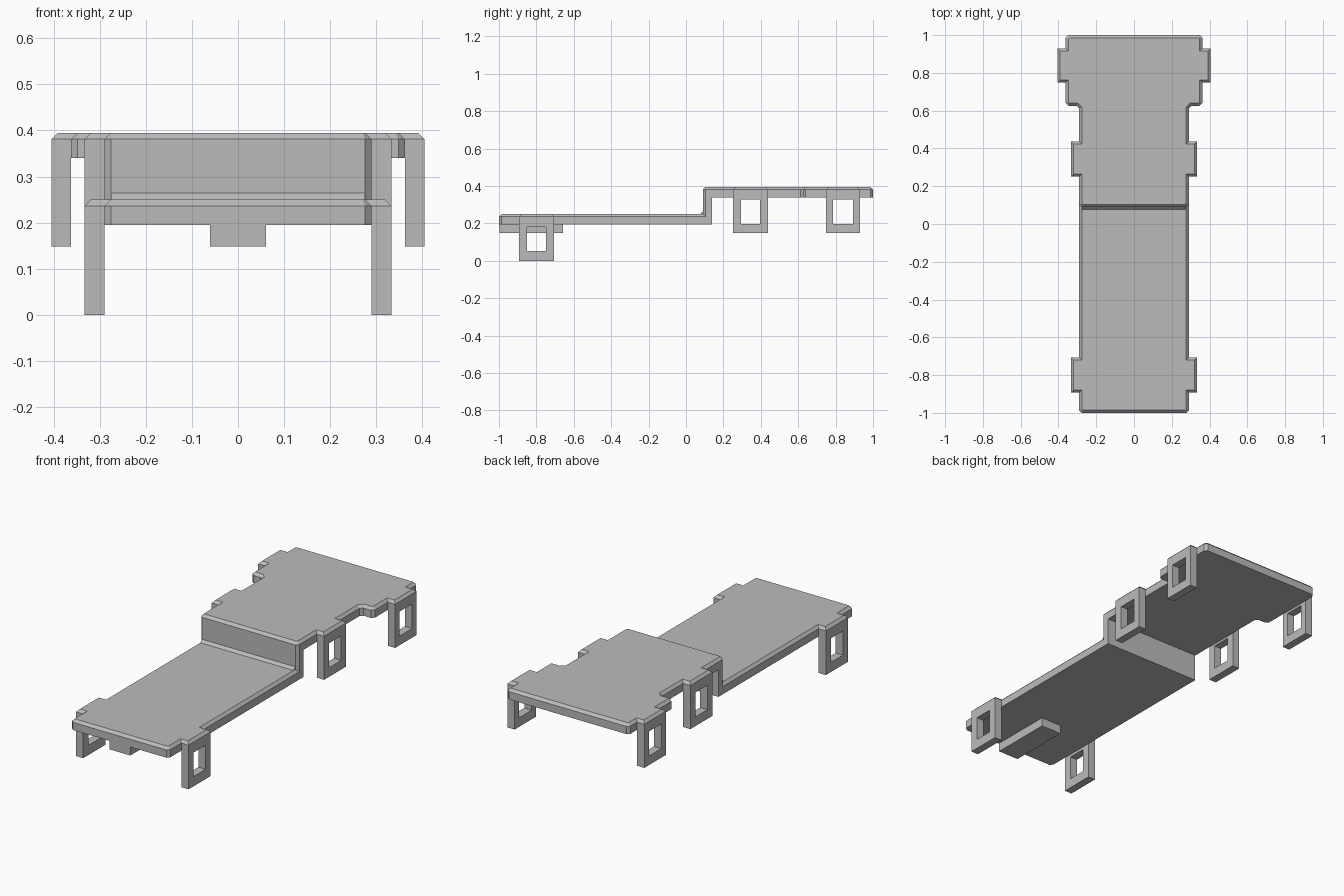
import bpy
import bmesh
from mathutils import Vector

if "Cube" in bpy.data.objects:
    bpy.data.objects.remove(bpy.data.objects["Cube"], do_unlink=True)

grey = bpy.data.materials.new("plain grey")
grey.use_nodes = True
colour = (0.5, 0.5, 0.5, 1)
grey.diffuse_color = colour
grey.node_tree.nodes["Principled BSDF"].inputs["Base Color"].default_value = colour

C = 0.014                    # chamfer width
W, EAR, HEAD, HEAD_EAR = 0.29, 0.333, 0.362, 0.405   # half widths
LOW, HIGH, THICK = 0.195, 0.34, 0.055                # deck undersides
STEP = 0.09                  # front of the riser


def finish(name, bm):
    bmesh.ops.recalc_face_normals(bm, faces=bm.faces)
    mesh = bpy.data.meshes.new(name)
    bm.to_mesh(mesh)
    bm.free()
    mesh.materials.append(grey)
    obj = bpy.data.objects.new(name, mesh)
    bpy.context.collection.objects.link(obj)
    return obj


def loft(name, rings):
    """Closed solid through rings of equal length."""
    bm = bmesh.new()
    loops = [[bm.verts.new(p) for p in ring] for ring in rings]
    n = len(loops[0])
    for a, b in zip(loops, loops[1:]):
        for i in range(n):
            j = (i + 1) % n
            bm.faces.new((a[i], a[j], b[j], b[i]))
    bm.faces.new(loops[0][::-1])
    bm.faces.new(loops[-1])
    return finish(name, bm)


def mirrored(half):
    return half + [(-x, y) for x, y in reversed(half)]


def inset(points, d):
    """Mitred inward offset of a counter-clockwise outline."""
    pts = [Vector(p) for p in points]
    out = []
    for i, p in enumerate(pts):
        a = (p - pts[i - 1]).normalized()
        b = (pts[(i + 1) % len(pts)] - p).normalized()
        na, nb = Vector((-a.y, a.x)), Vector((-b.y, b.x))
        out.append(tuple(p + (na + nb) * d / (1 + na.dot(nb))))
    return out


def slab(name, half, z0, z1, chamfer=True):
    line = mirrored(half)
    levels = [(line, z0), (line, z1)]
    if chamfer:
        levels = [(line, z0), (line, z1 - C), (inset(line, C), z1)]
    return loft(name, [[(x, y, z) for x, y in pts] for pts, z in levels])


def ear(x0, x1, y0, y1):
    return [(x0, y0), (x1, y0), (x1, y1), (x0, y1)]


def leg(name, x0, x1, y0, y1, z0, z1, win):
    """Flat upright with a rectangular opening right through it."""
    wy0, wy1, wz0, wz1 = win
    outer = [(y0, z0), (y1, z0), (y1, z1), (y0, z1)]
    inner = [(wy0, wz0), (wy1, wz0), (wy1, wz1), (wy0, wz1)]
    bm = bmesh.new()
    loops = [[bm.verts.new((x, y, z)) for y, z in ring]
             for x, ring in ((x0, outer), (x1, outer), (x1, inner), (x0, inner))]
    for k in range(4):
        a, b = loops[k], loops[(k + 1) % 4]
        for i in range(4):
            j = (i + 1) % 4
            bm.faces.new((a[i], a[j], b[j], b[i]))
    finish(name, bm)


# Leg positions along the length
FRONT, MIDDLE, REAR = (-0.893, -0.706), (0.252, 0.438), (0.749, 0.93)

# Lower deck with its front ears
slab("lower_deck",
     [(W - C, -1), (W, C - 1)] + ear(W, EAR, *FRONT) + [(W, 0.12)],
     LOW, LOW + THICK)

# Upper deck, widening into the head end
slab("upper_deck",
     [(W - C, STEP), (W, STEP + C)] + ear(W, EAR, *MIDDLE)
     + [(W, 0.612), (W + C, 0.626), (HEAD - C, 0.626), (HEAD, 0.64)]
     + ear(HEAD, HEAD_EAR, *REAR)
     + [(HEAD, 1 - C), (HEAD - C, 1)],
     HIGH, HIGH + THICK)

# Riser joining the decks, with a sloped strip at its foot
slab("riser", [(W - C, STEP), (W, STEP + C), (W, 0.14)], LOW, HIGH, False)
top = LOW + THICK
loft("riser_foot_strip",
     [[(x, STEP - C, top), (x, STEP, top), (x, STEP, top + C)]
      for x in (C - W, W - C)])

# Block below the front end
slab("front_block", [(0.061, -0.997), (0.061, -0.657)], 0.148, LOW, False)

# Legs with openings, on both sides
for side, s in (("left", 1), ("right", -1)):
    leg("front_leg_" + side, s * W, s * EAR, *FRONT, 0, LOW,
        (-0.85, -0.749, 0.052, 0.18))
    leg("middle_leg_" + side, s * W, s * EAR, *MIDDLE, 0.148, HIGH,
        (0.294, 0.396, 0.197, 0.328))
    leg("rear_leg_" + side, s * HEAD, s * HEAD_EAR, *REAR, 0.148, HIGH,
        (0.787, 0.892, 0.197, 0.328))
